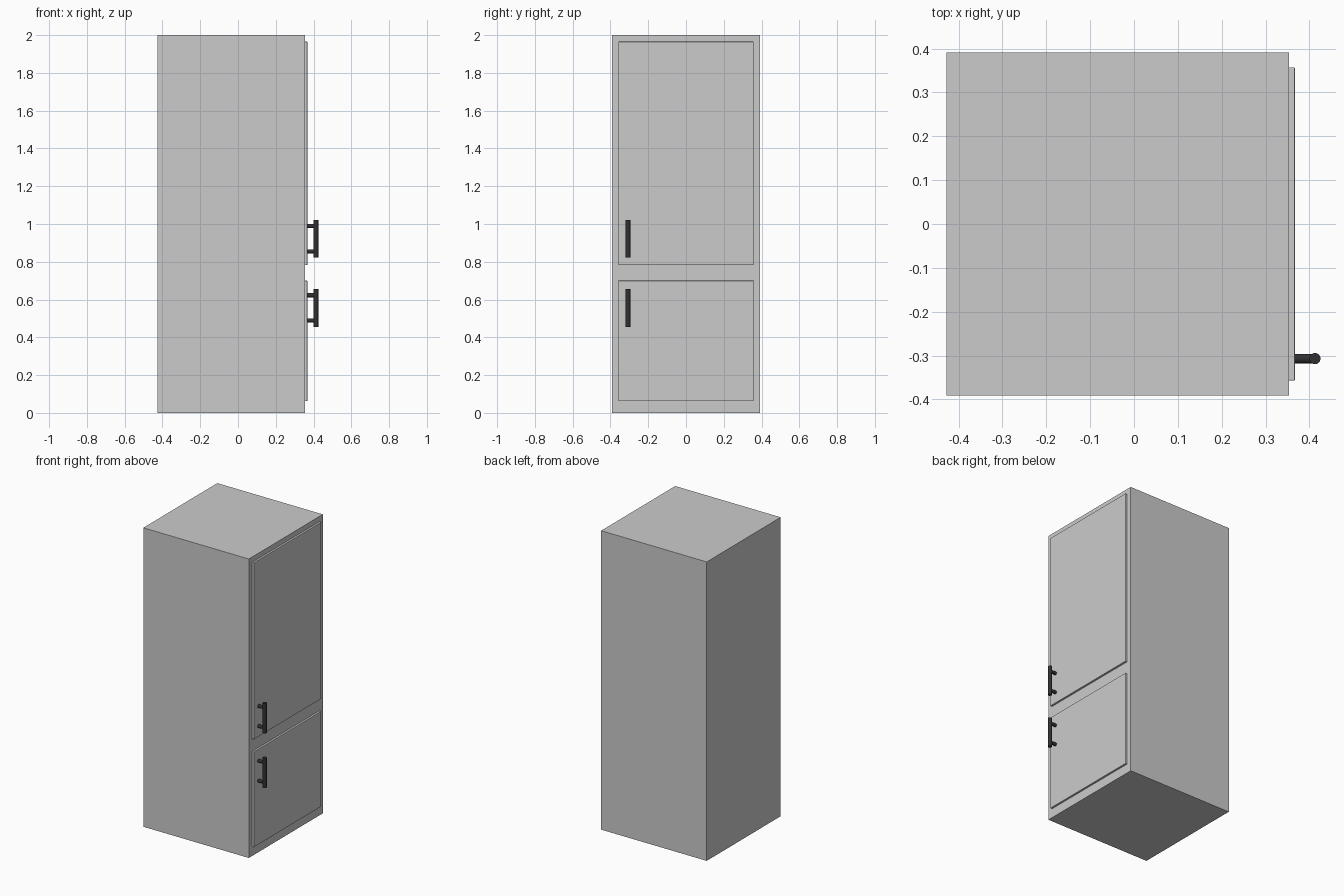
import bpy
import math

if "Cube" in bpy.data.objects:
    bpy.data.objects.remove(bpy.data.objects["Cube"])

dark = bpy.data.materials.new("dark_metal")
dark.diffuse_color = (0.03, 0.03, 0.03, 1)
dark.use_nodes = True
dark.node_tree.nodes["Principled BSDF"].inputs["Base Color"].default_value = dark.diffuse_color


def box(name, lo, hi, bevel=0.0):
    bpy.ops.mesh.primitive_cube_add(size=1, location=[(a + b) / 2 for a, b in zip(lo, hi)])
    ob = bpy.context.object
    ob.name = name
    ob.scale = [b - a for a, b in zip(lo, hi)]
    bpy.ops.object.transform_apply(location=False, rotation=False, scale=True)
    if bevel:
        mod = ob.modifiers.new("soft_edges", 'BEVEL')
        mod.width = bevel
        mod.segments = 2
    return ob


def rod(name, centre, radius, length, rotation=(0, 0, 0)):
    bpy.ops.mesh.primitive_cylinder_add(vertices=24, radius=radius, depth=length,
                                        location=centre, rotation=rotation)
    ob = bpy.context.object
    ob.name = name
    ob.data.materials.append(dark)
    bpy.ops.object.shade_smooth_by_angle()
    return ob


# Cabinet body
box("cabinet", (-0.427, -0.391, 0), (0.354, 0.391, 2.0))

# Two doors on the +x side, each with a bar handle on two posts
BAR_X, BAR_Y = 0.4125, -0.307
for label, z0, z1, bar_z in (("upper", 0.783, 1.965, 0.922),
                             ("lower", 0.062, 0.70, 0.556)):
    box(label + "_door", (0.345, -0.357, z0), (0.367, 0.357, z1), 0.002)
    rod(label + "_handle_bar", (BAR_X, BAR_Y, bar_z), 0.0127, 0.20)
    for side, dz in (("bottom", -0.067), ("top", 0.067)):
        rod(f"{label}_handle_{side}_post", ((0.36 + BAR_X) / 2, BAR_Y, bar_z + dz),
            0.011, BAR_X - 0.36, (0, math.pi / 2, 0))
